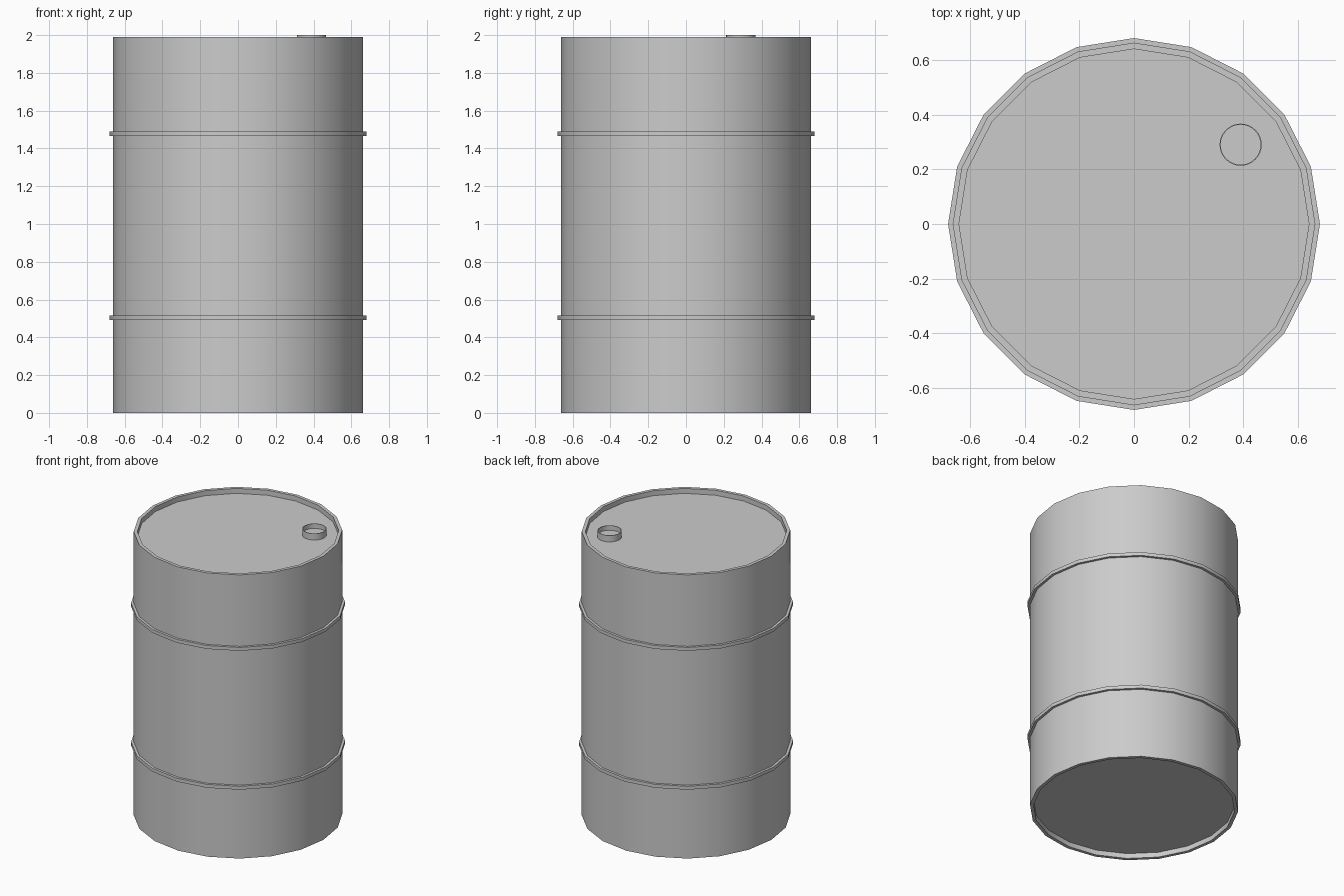
import bpy
import bmesh
from math import cos, sin, tau, radians

if "Cube" in bpy.data.objects:
    bpy.data.objects.remove(bpy.data.objects["Cube"])

# Single painted-steel colour
steel = bpy.data.materials.new("grey steel")
steel.use_nodes = True
grey = (0.6, 0.6, 0.6, 1)
steel.diffuse_color = grey
steel.node_tree.nodes["Principled BSDF"].inputs["Base Color"].default_value = grey


def lathe(name, profile, sides, centre=(0, 0), closed=False):
    """Revolve (radius, z) points about z; open profiles get end caps."""
    bm = bmesh.new()
    rings = [[bm.verts.new((r * cos(tau * i / sides), r * sin(tau * i / sides), z))
              for i in range(sides)] for r, z in profile]
    pairs = list(zip(rings, rings[1:]))
    if closed:
        pairs.append((rings[-1], rings[0]))
    else:
        bm.faces.new(rings[0])
        bm.faces.new(rings[-1])
    for a, b in pairs:
        for i in range(sides):
            j = (i + 1) % sides
            bm.faces.new((a[i], a[j], b[j], b[i]))
    bmesh.ops.recalc_face_normals(bm, faces=bm.faces)
    mesh = bpy.data.meshes.new(name)
    bm.to_mesh(mesh)
    bm.free()
    mesh.materials.append(steel)
    obj = bpy.data.objects.new(name, mesh)
    obj.location = (*centre, 0)
    bpy.context.collection.objects.link(obj)
    bpy.ops.object.select_all(action="DESELECT")
    obj.select_set(True)
    bpy.context.view_layer.objects.active = obj
    bpy.ops.object.shade_smooth_by_angle(angle=radians(30))
    return obj


# Drum body with raised rims around a recessed base and lid
outer, inner, top, recess = 0.663, 0.64, 1.99, 0.035
lathe("drum_body", [(inner, recess), (inner, 0), (outer, 0),
                    (outer, top), (inner, top), (inner, top - recess)], 20)

# Rolling hoops
for name, z in (("lower_hoop", 0.503), ("upper_hoop", 1.477)):
    lathe(name, [(0.65, z - 0.012), (0.68, z - 0.012),
                 (0.68, z + 0.012), (0.65, z + 0.012)], 20, closed=True)

# Filler cap with a thin lip and sunken centre
lathe("filler_cap", [(0.077, top - recess - 0.01), (0.077, 2), (0.073, 2),
                     (0.073, 1.967)], 32, centre=(0.39, 0.29))
